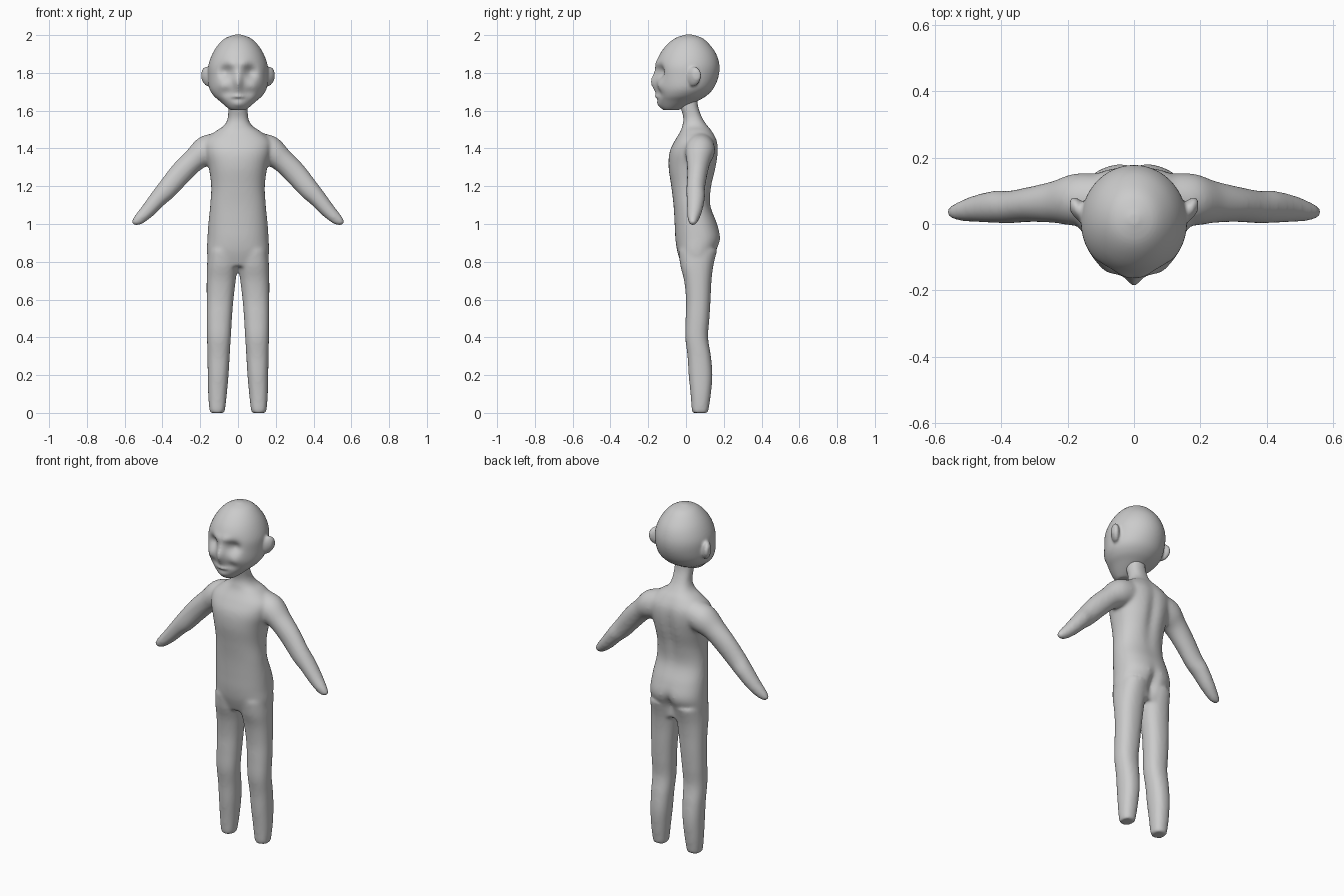
import bpy, bmesh, math
from mathutils import Vector


def resample(rows, steps=6):
    """Catmull-Rom interpolation between cross-section rows."""
    out = []
    for i in range(len(rows) - 1):
        p0, p1 = rows[max(i - 1, 0)], rows[i]
        p2, p3 = rows[i + 1], rows[min(i + 2, len(rows) - 1)]
        for k in range(steps):
            t = k / steps
            out.append([0.5 * (2 * b + (c - a) * t + (2 * a - 5 * b + 4 * c - d) * t * t
                               + (3 * b - a - 3 * c + d) * t ** 3)
                        for a, b, c, d in zip(p0, p1, p2, p3)])
    out.append(list(rows[-1]))
    return out


def loft(bm, rows, side=1, power=2.0, seg=64, bumps=()):
    """Rows (xa, za, xb, zb, y0, y1): an oval spanning a-b in xz and y0-y1 in depth."""
    rings = []
    for xa, za, xb, zb, y0, y1 in resample(rows):
        ring = []
        for i in range(seg):
            a = math.tau * i / seg
            c, s = math.cos(a), math.sin(a)
            c = math.copysign(abs(c) ** (2 / power), c)
            s = math.copysign(abs(s) ** (2 / power), s)
            x = (xa + xb) / 2 + c * (xa - xb) / 2
            z = (za + zb) / 2 + c * (za - zb) / 2
            y = (y0 + y1) / 2 + s * (y1 - y0) / 2
            for face, bx, bz, rx, rz, dy in bumps:
                if s * face > 0:
                    g = math.exp(-((abs(x) - bx) / rx) ** 2 - ((z - bz) / rz) ** 2)
                    y += dy * g * min(1, abs(s) * 2)
            ring.append(bm.verts.new((x * side, y, z)))
        rings.append(ring)
    for r, q in zip(rings, rings[1:]):
        for i in range(seg):
            j = (i + 1) % seg
            bm.faces.new((r[i], r[j], q[j], q[i]))
    bm.faces.new(rings[0][::-1])
    bm.faces.new(rings[-1])


def flat(rows):
    """Horizontal centred sections (z, half width, y0, y1)."""
    return [(w, z, -w, z, y0, y1) for z, w, y0, y1 in rows]


def finish(bm, name, voxel, rounds):
    bmesh.ops.recalc_face_normals(bm, faces=bm.faces)
    me = bpy.data.meshes.new(name)
    bm.to_mesh(me)
    bm.free()
    ob = bpy.data.objects.new(name, me)
    bpy.context.collection.objects.link(ob)
    rm = ob.modifiers.new("fuse", 'REMESH')
    rm.mode = 'VOXEL'
    rm.voxel_size = voxel
    rm.use_smooth_shade = True
    sm = ob.modifiers.new("soften", 'SMOOTH')
    sm.factor = 0.5
    sm.iterations = rounds
    return ob


# Torso and neck
body = bmesh.new()
torso = [(.775, .155, -.02, .137), (.85, .164, -.045, .16), (.92, .162, -.056, .184),
         (1.0, .157, -.06, .165), (1.1, .147, -.066, .13), (1.2, .142, -.078, .138),
         (1.3, .155, -.092, .162), (1.38, .175, -.087, .172), (1.44, .175, -.06, .166),
         (1.49, .12, -.03, .14), (1.52, .075, -.02, .115), (1.56, .055, -.014, .088),
         (1.62, .052, -.03, .065), (1.68, .05, -.05, .06)]
loft(body, flat(torso), power=2.3,
     bumps=[(1, 0, .86, .025, .07, -.03), (1, 0, 1.3, .03, .15, -.015)])

# Legs and arms
leg = [(.149, 0, .072, 0, .034, .116), (.152, .02, .068, .02, .03, .12),
       (.158, .1, .059, .1, .024, .132), (.16, .2, .05, .2, .014, .14),
       (.162, .3, .044, .3, .008, .132), (.164, .4, .038, .4, -.004, .117),
       (.166, .5, .032, .5, -.002, .124), (.166, .6, .024, .6, 0, .13),
       (.166, .7, .012, .7, -.01, .135), (.164, .78, .002, .78, -.03, .145),
       (.158, .86, .002, .86, -.04, .165)]
arm = [(.08, 1.49, .08, 1.33, .0, .15), (.2, 1.46, .15, 1.31, -.005, .152),
       (.277, 1.382, .2, 1.285, .003, .13), (.347, 1.31, .268, 1.218, .006, .113),
       (.41, 1.228, .34, 1.143, .002, .1), (.452, 1.172, .388, 1.103, .003, .1),
       (.507, 1.096, .45, 1.043, .006, .086), (.548, 1.042, .505, 1.002, .01, .066),
       (.566, 1.01, .546, .99, .022, .05)]
for side in (1, -1):
    loft(body, leg, side, 2.3)
    loft(body, arm, side)
finish(body, "body", .009, 10)

# Head with sockets, nose, brows, cheeks and mouth pushed into the face
head = bmesh.new()
skull = [(2.003, .015, 0, .03), (1.985, .065, -.055, .085), (1.95, .104, -.1, .125),
         (1.90, .136, -.138, .16), (1.84, .157, -.16, .177), (1.78, .159, -.163, .172),
         (1.72, .153, -.158, .147), (1.68, .13, -.155, .11), (1.65, .096, -.15, .06),
         (1.62, .062, -.137, 0), (1.603, .04, -.12, -.04)]
face = [(-1, .065, 1.805, .034, .035, .034), (-1, 0, 1.75, .02, .045, -.028),
        (-1, .03, 1.85, .03, .02, -.008), (-1, .085, 1.73, .03, .03, -.01),
        (-1, .055, 1.695, .03, .025, .01), (-1, 0, 1.675, .035, .008, -.012),
        (-1, 0, 1.66, .03, .004, .006), (-1, 0, 1.635, .03, .015, -.008)]
loft(head, flat(skull), bumps=face)

# Ears
ear = [(.145, 1.75, .145, 1.81, .015, .06), (.158, 1.728, .158, 1.83, .005, .07),
       (.178, 1.74, .178, 1.83, .02, .08), (.193, 1.765, .193, 1.81, .04, .075)]
for side in (1, -1):
    loft(head, [(x, zb, x, za, y0, y1) for x, za, x2, zb, y0, y1 in ear], side, seg=24)
finish(head, "head", .007, 4)
